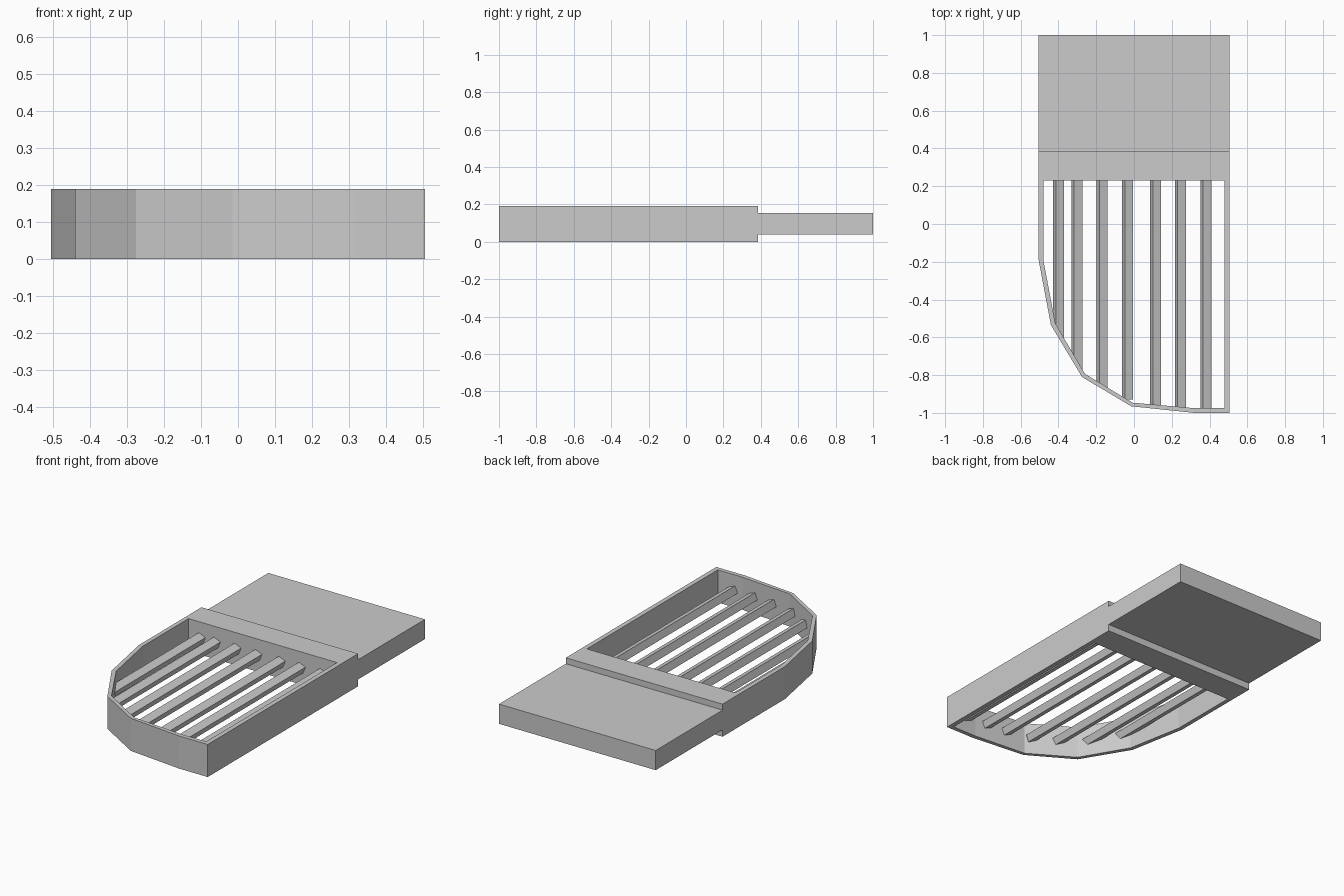
import bpy, bmesh
from math import sin, cos, radians

if "Cube" in bpy.data.objects:
    bpy.data.objects.remove(bpy.data.objects["Cube"])


def make_object(name, bm):
    bmesh.ops.recalc_face_normals(bm, faces=bm.faces)
    mesh = bpy.data.meshes.new(name)
    bm.to_mesh(mesh)
    bm.free()
    obj = bpy.data.objects.new(name, mesh)
    bpy.context.collection.objects.link(obj)
    return obj


def loft(name, rings, closed=False):
    """Join equal-length point rings; cap the ends, or close into a loop."""
    bm = bmesh.new()
    vs = [[bm.verts.new(p) for p in ring] for ring in rings]
    n = len(vs[0])
    pairs = list(zip(vs, vs[1:]))
    if closed:
        pairs.append((vs[-1], vs[0]))
    for a, b in pairs:
        for i in range(n):
            j = (i + 1) % n
            bm.faces.new((a[i], a[j], b[j], b[i]))
    if not closed:
        bm.faces.new(vs[0])
        bm.faces.new(vs[-1])
    return make_object(name, bm)


# Hollow frame with a faceted front corner and a thick rear block
TOP = 0.19
outer = [(-.505, .385), (-.505, -.19), (-.44, -.535), (-.275, -.81),
         (-.015, -.965), (.32, -1), (.505, -1), (.505, .385)]
inner = [(-.48, .23), (-.48, -.19), (-.417, -.525), (-.26, -.793),
         (-.008, -.946), (.32, -.975), (.478, -.975), (.478, .23)]
loft("frame", [[(x, y, z) for x, y in line] for line, z in
               ((outer, 0), (outer, TOP), (inner, TOP), (inner, 0))], closed=True)

# Flat rear plate
plate = [(-.505, .375), (.505, .375), (.505, 1), (-.505, 1)]
loft("rear_plate", [[(x, y, z) for x, y in plate] for z in (.04, .155)])


# Front end of a slat follows the middle of the frame wall
wall = [((a[0] + b[0]) / 2, (a[1] + b[1]) / 2) for a, b in zip(outer, inner)][1:7]


def wall_y(x):
    for (x0, y0), (x1, y1) in zip(wall, wall[1:]):
        if x0 <= x <= x1:
            return y0 + (y1 - y0) * (x - x0) / (x1 - x0)
    return wall[-1][1]


# Tilted slats
W, H, TILT, MID_Z = .023, .021, radians(22), .098
for k, cx in enumerate((-.40, -.303, -.17, -.035, .115, .245, .38)):
    section = [(cx + u * cos(TILT) + v * sin(TILT), MID_Z - u * sin(TILT) + v * cos(TILT))
               for u, v in ((-W, -H), (W, -H), (W, H), (-W, H))]
    # The middle slat stops just short of the wall
    front = [-.93 if k == 3 else wall_y(x) for x, z in section]
    loft(f"slat_{k + 1}", [[(x, y, z) for (x, z), y in zip(section, front)],
                           [(x, .24, z) for x, z in section]])
